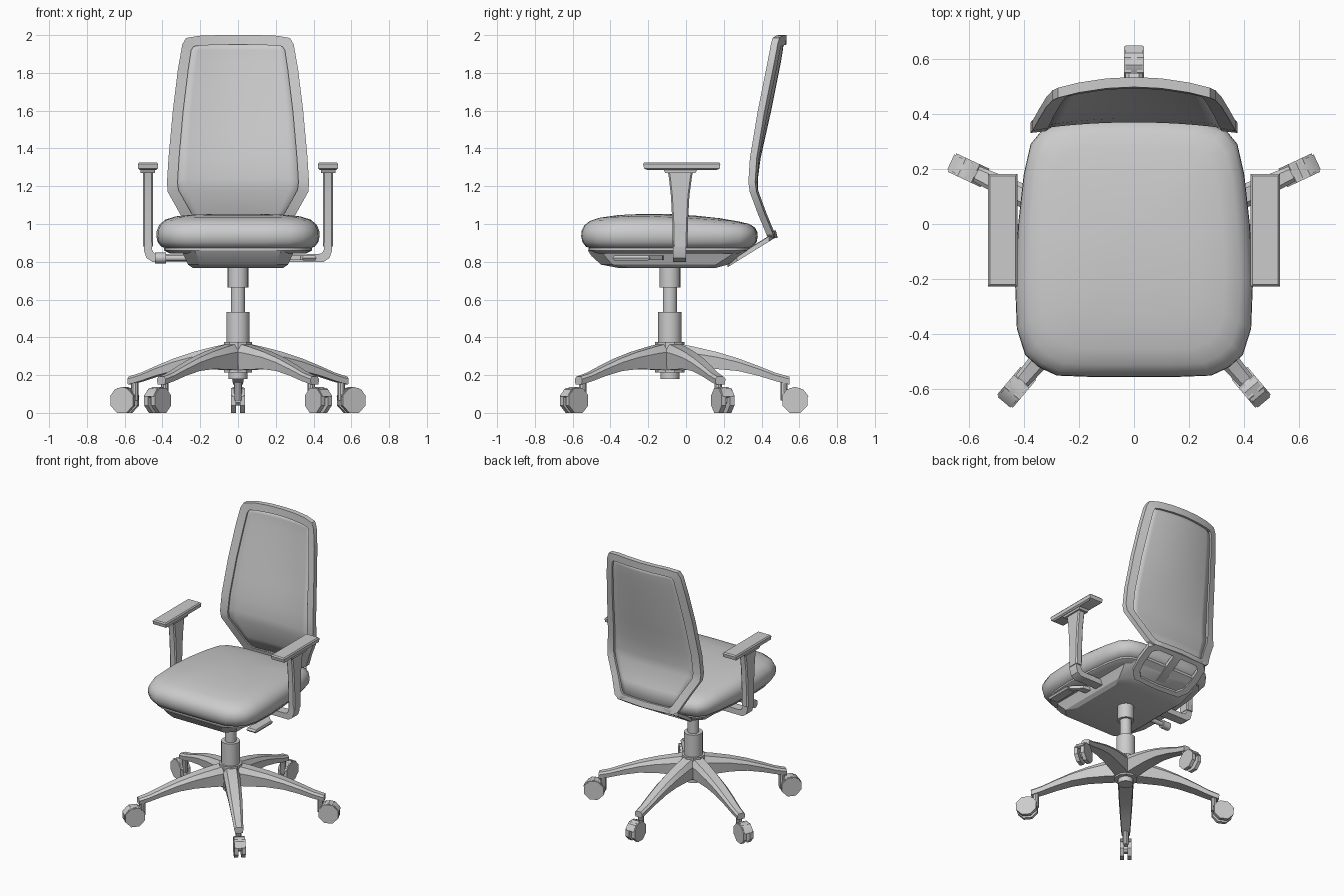
import bpy, bmesh, math
from mathutils import Vector, Matrix

if "Cube" in bpy.data.objects:
    bpy.data.objects.remove(bpy.data.objects["Cube"])

CY = -0.085  # column centre in y


def finish(name, bm, angle=35):
    bmesh.ops.remove_doubles(bm, verts=bm.verts, dist=1e-5)
    bmesh.ops.recalc_face_normals(bm, faces=bm.faces)
    me = bpy.data.meshes.new(name)
    bm.to_mesh(me)
    bm.free()
    ob = bpy.data.objects.new(name, me)
    bpy.context.collection.objects.link(ob)
    bpy.ops.object.select_all(action='DESELECT')
    ob.select_set(True)
    bpy.context.view_layer.objects.active = ob
    bpy.ops.object.shade_smooth_by_angle(angle=math.radians(angle))
    return ob


def loft(name, rings, closed=False, angle=35, mat=Matrix()):
    """Skin between rings of equal point count; cap the ends unless closed."""
    bm = bmesh.new()
    vs = [[bm.verts.new(mat @ Vector(p)) for p in r] for r in rings]
    n, m = len(vs), len(vs[0])
    for i in range(n if closed else n - 1):
        a, b = vs[i], vs[(i + 1) % n]
        for j in range(m):
            k = (j + 1) % m
            bm.faces.new((a[j], a[k], b[k], b[j]))
    if not closed:
        bm.faces.new(vs[0])
        bm.faces.new(vs[-1])
    return finish(name, bm, angle)


def cyl(name, r, depth, mat, sides=20):
    bm = bmesh.new()
    bmesh.ops.create_cone(bm, cap_ends=True, segments=sides, radius1=r, radius2=r, depth=depth, matrix=mat)
    return finish(name, bm)


def upright(name, r, z0, z1, sides=20):
    return cyl(name, r, z1 - z0, Matrix.Translation((0, CY, (z0 + z1) / 2)), sides)


def interp(table, t, col):
    for a, b in zip(table, table[1:]):
        if t <= b[0]:
            f = max(0, (t - a[0]) / (b[0] - a[0]))
            return a[col] + (b[col] - a[col]) * f
    return table[-1][col]


# Gas column and hub
upright("column_lower", 0.062, 0.33, 0.535)
upright("column_shaft", 0.038, 0.50, 0.70)
upright("column_upper", 0.055, 0.665, 0.80)
upright("base_hub", 0.078, 0.215, 0.375, 10)
upright("hub_bottom", 0.05, 0.18, 0.23)

# Five legs with twin-wheel casters
LEG = [(0.03, .37, .225, .055), (.13, .35, .23, .054), (.25, .322, .232, .05), (.36, .289, .222, .046),
       (.47, .248, .196, .04), (.56, .212, .168, .034), (.632, .192, .15, .03)]
for i, deg in enumerate((90, 25, 155, -50, 230)):
    M = Matrix.Translation((0, CY, 0)) @ Matrix.Rotation(math.radians(deg), 4, 'Z')
    rings = []
    for r, zt, zb, w in LEG:
        zm = zt - 0.3 * (zt - zb)
        rings.append([(r, -w * .85, zb), (r, w * .85, zb), (r, w, zm), (r, w * .6, zt), (r, -w * .6, zt), (r, -w, zm)])
    loft(f"base_leg_{i}", rings, angle=25, mat=M)
    cyl(f"caster_stem_{i}", 0.02, 0.12, M @ Matrix.Translation((.603, 0, .125)), 10)
    X = Matrix.Rotation(math.pi / 2, 4, 'X') @ Matrix.Rotation(math.radians(22.5), 4, 'Z')
    for s in (-1, 1):
        cyl(f"caster_wheel_{i}_{s}", 0.0715, 0.026, M @ Matrix.Translation((.662, s * .024, .066)) @ X, 8)
    arc = [math.radians(a) for a in (20, 55, 90, 125, 160)]
    prof = [(.076, a) for a in arc] + [(.055, a) for a in reversed(arc)]
    loft(f"caster_hood_{i}", [[(.662 + r * math.cos(a), y, .062 + r * math.sin(a)) for r, a in prof]
                              for y in (-.03, .03)], mat=M)
    cyl(f"caster_axle_{i}", 0.03, 0.03, M @ Matrix.Translation((.662, 0, .066)) @ X, 8)

# Seat cushion and rim
HALF = [(0, -.555), (.15, -.555), (.28, -.55), (.345, -.52), (.395, -.475), (.425, -.38), (.432, -.2), (.42, .0),
        (.40, .18), (.375, .29), (.33, .345), (.24, .372), (.12, .378), (0, .38)]
OUT = HALF + [(-x, y) for x, y in HALF[-2:0:-1]]


def seat_ring(inset, z, crown=0.0):
    ring = []
    for x, y in OUT:
        fx, fy = 1 - inset / .432, 1 - inset / .467
        yy = (y + .09) * fy - .09
        ring.append((x * fx, yy, z - crown * max(0, yy + .1) - crown * .6 * max(0, -.3 - yy)))
    return ring


loft("seat_cushion", [seat_ring(i, z, c) for i, z, c in (
    (.06, .868, 0), (.025, .88, 0), (.006, .905, 0), (0, .935, 0), (.002, .965, .02), (.015, .995, .03),
    (.045, 1.022, .05), (.10, 1.04, .07), (.2, 1.05, .07), (.32, 1.053, .06), (.41, 1.053, .05))], angle=60)
loft("seat_rim", [seat_ring(.07, .845), seat_ring(.04, .86), seat_ring(.04, .872)])


# Tray under the seat
def tray_ring(w, y0, y1, z, c):
    return [(w - c, y0, z), (w, y0 + c, z), (w, y1 - c, z), (w - c, y1, z),
            (c - w, y1, z), (-w, y1 - c, z), (-w, y0 + c, z), (c - w, y0, z)]


loft("seat_tray", [tray_ring(.24, -.36, .16, .768, .06), tray_ring(.265, -.45, .22, .785, .06),
                   tray_ring(.285, -.50, .30, .83, .07), tray_ring(.30, -.52, .34, .86, .07)], angle=25)

# Backrest surface: z, side y, centre y, inner half width
BACK = [(.93, .45, .468, .17), (1.05, .40, .42, .243), (1.19, .348, .372, .318), (1.30, .348, .378, .315),
        (1.6, .398, .445, .29), (1.9, .458, .505, .255), (2.0, .475, .515, .23)]


def back_y(x, z):
    hw = interp(BACK, z, 3) + .055
    return interp(BACK, z, 1) + (interp(BACK, z, 2) - interp(BACK, z, 1)) * (1 - min(1, (x / hw) ** 2))


# Backrest frame: pairs of outer and inner outline points
FRAME = [((0, .925), (0, .965)), ((.22, .925), (.185, .965)), ((.252, .945), (.205, .98)), ((.305, 1.05), (.245, 1.055)),
         ((.372, 1.17), (.315, 1.18)), ((.376, 1.22), (.32, 1.22)), ((.368, 1.35), (.312, 1.35)), ((.345, 1.6), (.29, 1.6)),
         ((.318, 1.82), (.263, 1.82)), ((.295, 1.95), (.248, 1.92)), ((.275, 1.985), (.235, 1.94)),
         ((.2, 1.997), (.2, 1.945)), ((.1, 2.0), (.1, 1.948)), ((0, 2.0), (0, 1.95))]
FRAME += [((-a[0], a[1]), (-b[0], b[1])) for a, b in FRAME[-2:0:-1]]
rings = []
for (ox, oz), (ix, iz) in FRAME:
    yo, yi = back_y(ox, oz), back_y(ix, iz)
    rings.append([(ox, yo - .018, oz), (ox, yo + .018, oz), (ix, yi + .022, iz), (ix, yi - .018, iz)])
loft("backrest_frame", rings, closed=True, angle=30)

# Backrest panel
bm = bmesh.new()
rows = []
for z, w in ((.955, .195), (1.05, .25), (1.18, .325), (1.24, .325), (1.35, .318), (1.48, .307), (1.6, .296),
             (1.75, .278), (1.86, .264), (1.92, .254), (1.955, .235)):
    rows.append([bm.verts.new((w * t / 6, back_y(w * t / 6, z), z)) for t in range(-6, 7)])
for a, b in zip(rows, rows[1:]):
    for j in range(12):
        bm.faces.new((a[j], a[j + 1], b[j + 1], b[j]))
panel = finish("backrest_panel", bm, 60)
mod = panel.modifiers.new("thickness", 'SOLIDIFY')
mod.thickness = 0.012
mod.offset = 0

# Loop that carries the backrest under the seat (t: 0 at back, 1 at front)
LOOP = [(0, 0), (.2, 0), (.245, .12), (.25, .5), (.235, .8), (.19, .97), (0, 1)]
LOOP += [(-x, t) for x, t in LOOP[-2:0:-1]]
rings = []
for x, t in LOOP:
    r = []
    for f, dz in ((1, .014), (1, -.014), (.8, -.014), (.8, .014)):
        tt = .5 + (t - .5) * f
        r.append((x * f, .47 - .25 * tt, .94 - .155 * tt + dz))
    rings.append(r)
loft("back_support_loop", rings, closed=True)
loft("back_support_bar", [[(x, .36, .885), (x, .32, .86), (x, .32, .842), (x, .36, .868)] for x in (-.22, .22)])
loft("back_support_spine", [[(-.03, y, z), (.03, y, z), (.03, y, z - .03), (-.03, y, z - .03)]
                            for y, z in ((.15, .83), (.28, .84), (.46, .95))])


# Armrests
def rect(x0, x1, y0, y1, z):
    return [(x0, y0, z), (x1, y0, z), (x1, y1, z), (x0, y1, z)]


for s, side in ((1, "right"), (-1, "left")):
    S = Matrix.Scale(s, 4, (1, 0, 0))
    loft(f"arm_pad_{side}", [rect(.435, .518, -.2, .16, 1.285), rect(.425, .528, -.222, .178, 1.293),
                             rect(.423, .53, -.227, .182, 1.318), rect(.43, .523, -.22, .175, 1.326)], mat=S)
    loft(f"arm_post_{side}", [tray_ring(.026, y0, y1, z, .008) for y0, y1, z in (
        (-.07, .008, .88), (-.072, .01, 1.0), (-.08, .018, 1.15), (-.09, .03, 1.24), (-.098, .038, 1.29))],
        mat=S @ Matrix.Translation((.477, 0, 0)))
    loft(f"arm_neck_{side}", [rect(.44, .515, -.11, .05, 1.27), rect(.44, .515, -.12, .06, 1.29)], mat=S)
    path = [((.455, .92), (.498, .92)), ((.455, .865), (.498, .86)), ((.445, .846), (.485, .82)),
            ((.42, .84), (.455, .80)), ((.37, .84), (.37, .80)), ((.2, .835), (.2, .80))]
    loft(f"arm_bracket_{side}", [[(a, -.068, c), (b, -.068, d), (b, 0, d), (a, 0, c)]
                                 for (a, c), (b, d) in path], mat=S)

# Adjustment lever on the right, tension knob on the left
loft("lever_paddle", [rect(.345, .41, -.38, -.2, .808), rect(.34, .415, -.39, -.19, .82), rect(.345, .41, -.38, -.2, .832)])
loft("lever_arm", [[(x, y - .025, .81), (x, y + .025, .81), (x, y + .025, .832), (x, y - .025, .832)]
                   for x, y in ((.25, -.14), (.33, -.15), (.40, -.22))])
Y = Matrix.Rotation(math.pi / 2, 4, 'Y')
cyl("tension_rod", .016, .16, Matrix.Translation((-.32, -.17, .82)) @ Y, 12)
cyl("tension_knob", .028, .06, Matrix.Translation((-.41, -.17, .82)) @ Y, 12)
